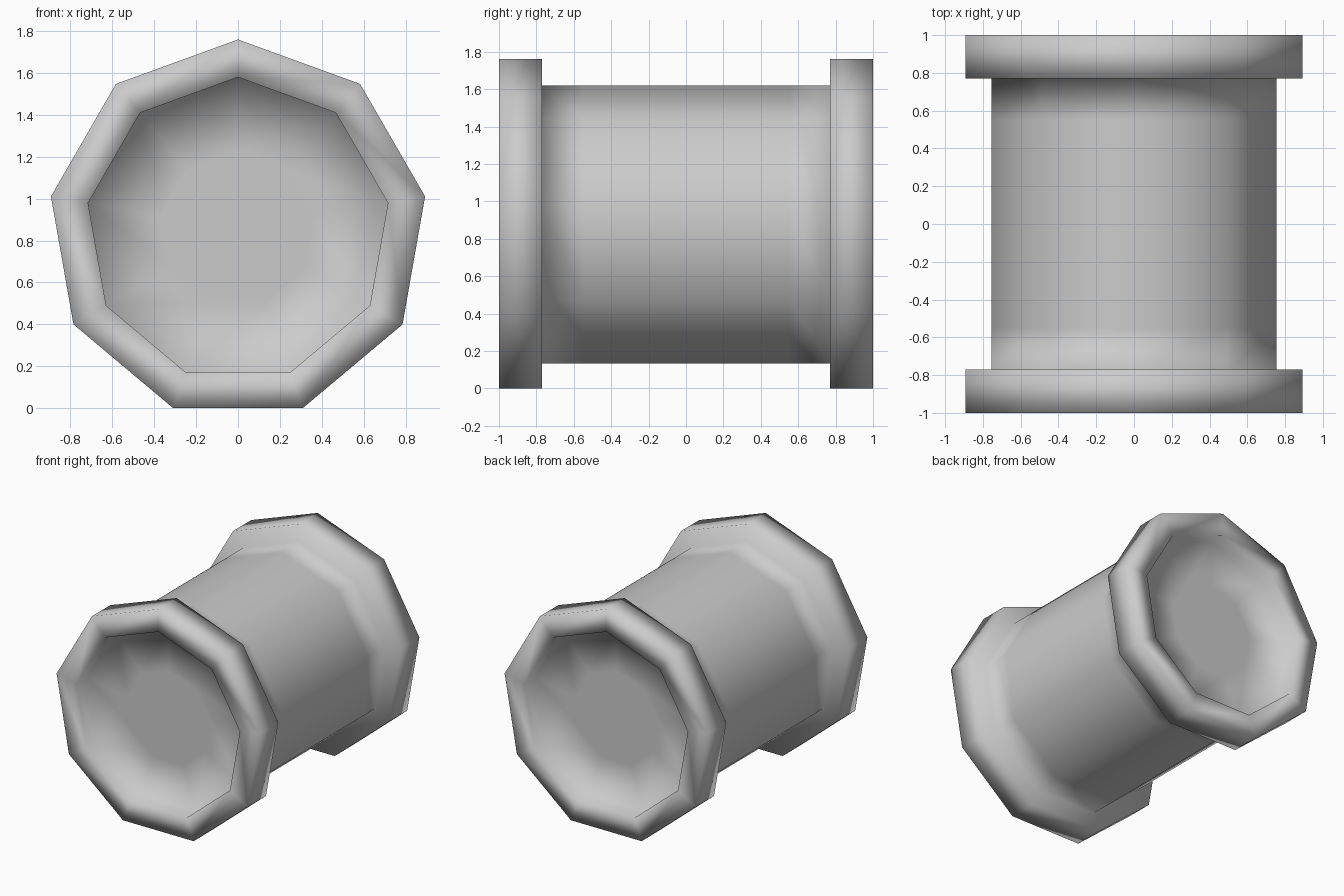
import bpy, bmesh, math

if "Cube" in bpy.data.objects:
    bpy.data.objects.remove(bpy.data.objects["Cube"])

SIDES = 9
CENTRE_Z = 0.853

# Front half of the profile as (radius, y): recessed end, flange, barrel
half = [(0.37, -0.87), (0.727, -0.87), (0.727, -1.0), (0.907, -1.0),
        (0.907, -0.77), (0.766, -0.77), (0.766, -0.55)]
profile = half + [(r, -y) for r, y in reversed(half)]

bm = bmesh.new()


def ring(radius, y):
    """Nine-sided ring around the y axis with one corner pointing up."""
    angles = [2 * math.pi * i / SIDES for i in range(SIDES)]
    return [bm.verts.new((radius * math.sin(a), y, CENTRE_Z + radius * math.cos(a)))
            for a in angles]


# Rings joined into one continuous skin
rings = [ring(r, y) for r, y in profile]
for a, b in zip(rings, rings[1:]):
    for i in range(SIDES):
        j = (i + 1) % SIDES
        bm.faces.new((a[i], a[j], b[j], b[i]))

# Flat middles of the two recessed ends
bm.faces.new(rings[0])
bm.faces.new(rings[-1])
bmesh.ops.recalc_face_normals(bm, faces=bm.faces)

# Soft shading over the whole low-poly form
for f in bm.faces:
    f.smooth = True

mesh = bpy.data.meshes.new("flanged_pipe")
bm.to_mesh(mesh)
bm.free()
bpy.context.collection.objects.link(bpy.data.objects.new("flanged_pipe", mesh))
